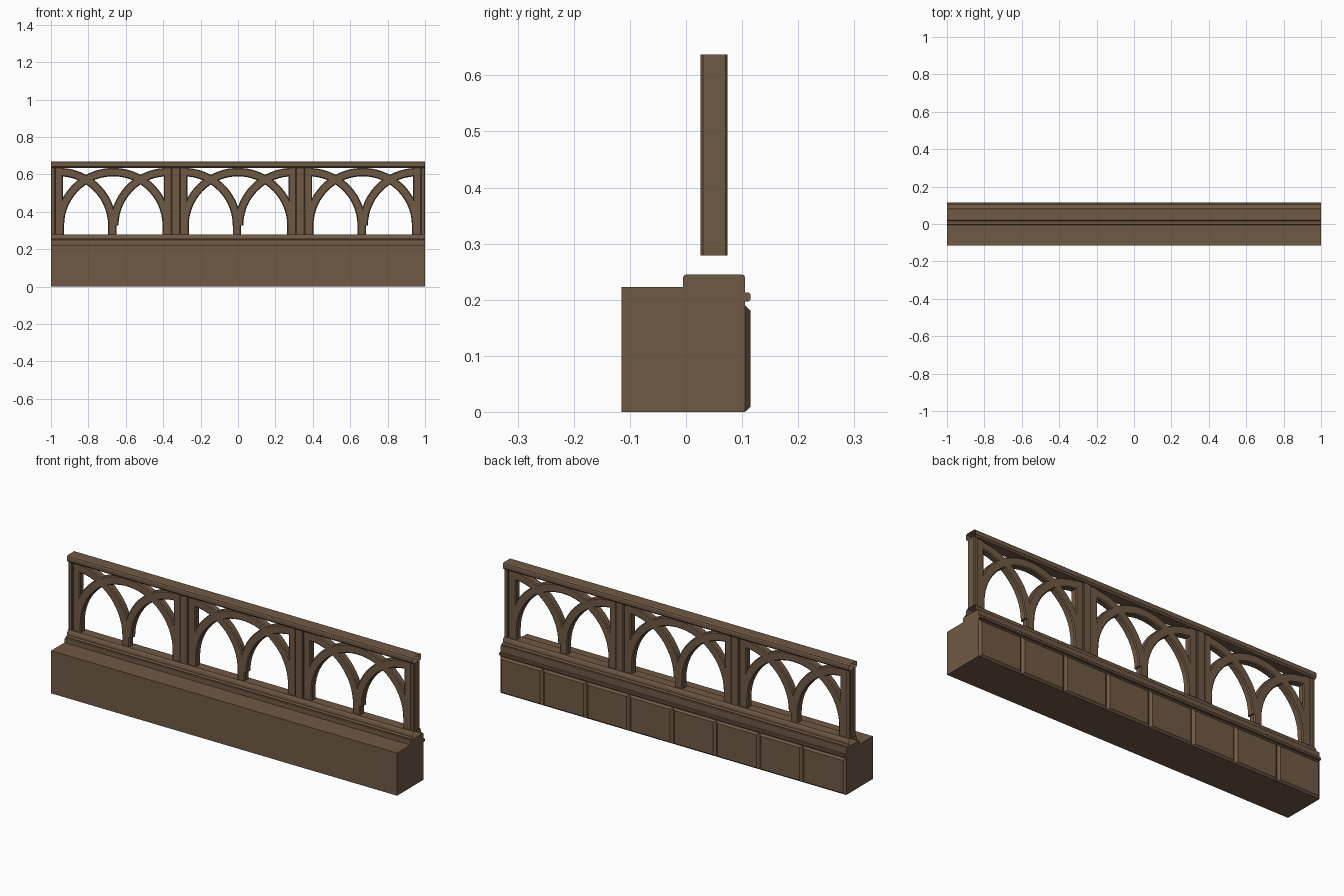
import bpy, bmesh, math

if "Cube" in bpy.data.objects:
    bpy.data.objects.remove(bpy.data.objects["Cube"])

wood = bpy.data.materials.new("brown_wood")
wood.diffuse_color = (0.16, 0.10, 0.058, 1)
wood.use_nodes = True
wood.node_tree.nodes["Principled BSDF"].inputs["Base Color"].default_value = wood.diffuse_color


def finish(name, bm):
    bmesh.ops.recalc_face_normals(bm, faces=bm.faces)
    me = bpy.data.meshes.new(name)
    bm.to_mesh(me)
    bm.free()
    me.materials.append(wood)
    ob = bpy.data.objects.new(name, me)
    bpy.context.collection.objects.link(ob)
    return ob


def loft(bm, rings, caps=True):
    """Skin a list of closed rings of points."""
    vs = [[bm.verts.new(p) for p in r] for r in rings]
    n = len(vs[0])
    for a, b in zip(vs, vs[1:]):
        for i in range(n):
            j = (i + 1) % n
            bm.faces.new((a[i], a[j], b[j], b[i]))
    if caps:
        bm.faces.new(vs[0])
        bm.faces.new(vs[-1])


def moulding(name, profile, caps=True):
    """Run a (y, z) profile along the whole length."""
    bm = bmesh.new()
    loft(bm, [[(x, y, z) for y, z in profile] for x in (-1, 1)], caps)
    return finish(name, bm)


def chamfered(w0, w1, d0, d1, c):
    return [(w0 + c, d0), (w1 - c, d0), (w1, d0 + c), (w1, d1 - c),
            (w1 - c, d1), (w0 + c, d1), (w0, d1 - c), (w0, d0 + c)]


# Stepped base with softened upper edges
moulding("base", [(-0.115, 0), (0.105, 0), (0.105, 0.24), (0.1035, 0.2435), (0.1, 0.245),
                  (0, 0.245), (-0.0035, 0.2435), (-0.005, 0.24), (-0.005, 0.223), (-0.115, 0.223)])

# Narrow bead on the back
moulding("back_bead", [(0.104, 0.197), (0.112, 0.197), (0.115, 0.2), (0.115, 0.21),
                       (0.112, 0.213), (0.104, 0.213)])


# Open-ended rails, symmetric about y = 0.05
def symmetric(half):
    return [(0.05 - h, z) for h, z in half] + [(0.05 + h, z) for h, z in reversed(half)]


moulding("bottom_rail", symmetric([(0.045, 0.245), (0.045, 0.25), (0.034, 0.254), (0.034, 0.264),
                                   (0.031, 0.272), (0.025, 0.28)]), False)
moulding("top_rail", symmetric([(0.026, 0.635), (0.034, 0.643), (0.034, 0.66),
                                (0.031, 0.667), (0.025, 0.67)]), False)

# Raised panels on the back
bm = bmesh.new()
for i in range(8):
    a, b = -1 + i * 0.25, -0.75 + i * 0.25
    loft(bm, [[(a + k, y, k * 0.7), (b - k, y, k * 0.7), (b - k, y, 0.19 - k * 0.7), (a + k, y, 0.19 - k * 0.7)]
              for k, y in ((0, 0.105), (0.013, 0.115))])
finish("back_panels", bm)

# Posts between the bays and half posts at the ends
Z0, Z1 = 0.279, 0.637
bm = bmesh.new()
for a, b in ((-1, -0.977), (-0.356, -0.31), (0.31, 0.356), (0.977, 1)):
    loft(bm, [[(x, y, z) for x, y in chamfered(a, b, 0.026, 0.074, 0.004)] for z in (Z0, Z1)])
finish("posts", bm)

# Interlaced arch tracery: each bay has jambs, a mullion and crossing arcs
RI, RO, ZC = 0.263, 0.308, 0.327
Y0, Y1 = 0.032, 0.068


def arc(bm, cx, a0, a1, foot0=False, foot1=False):
    n = max(6, int(abs(a1 - a0) / math.radians(6)))
    section = chamfered(RI, RO, Y0, Y1, 0.005)
    rings = []
    for i in range(n + 1):
        t = a0 + (a1 - a0) * i / n
        rings.append([(cx + r * math.cos(t), y, ZC + r * math.sin(t)) for r, y in section])
    if foot0:
        rings.insert(0, [(x, y, Z0) for x, y, z in rings[0]])
    if foot1:
        rings.append([(x, y, Z0) for x, y, z in rings[-1]])
    loft(bm, rings)


for k, side in enumerate(("left", "middle", "right")):
    c = (k - 1) * 2 / 3
    bm = bmesh.new()
    arc(bm, c, 0, math.pi, True, True)
    # branches from the mullion to the upper corners
    arc(bm, c - 0.291, 0, math.pi / 2 + 0.05, True)
    arc(bm, c + 0.291, math.pi, math.pi / 2 - 0.05, False, True)
    # full-height jambs
    for s in (-1, 1):
        a, b = sorted((c + s * 0.27, c + s * 0.313))
        loft(bm, [[(x, y, z) for x, y in chamfered(a, b, Y0, Y1, 0.005)] for z in (Z0, Z1)])
    finish(side + "_tracery", bm)
